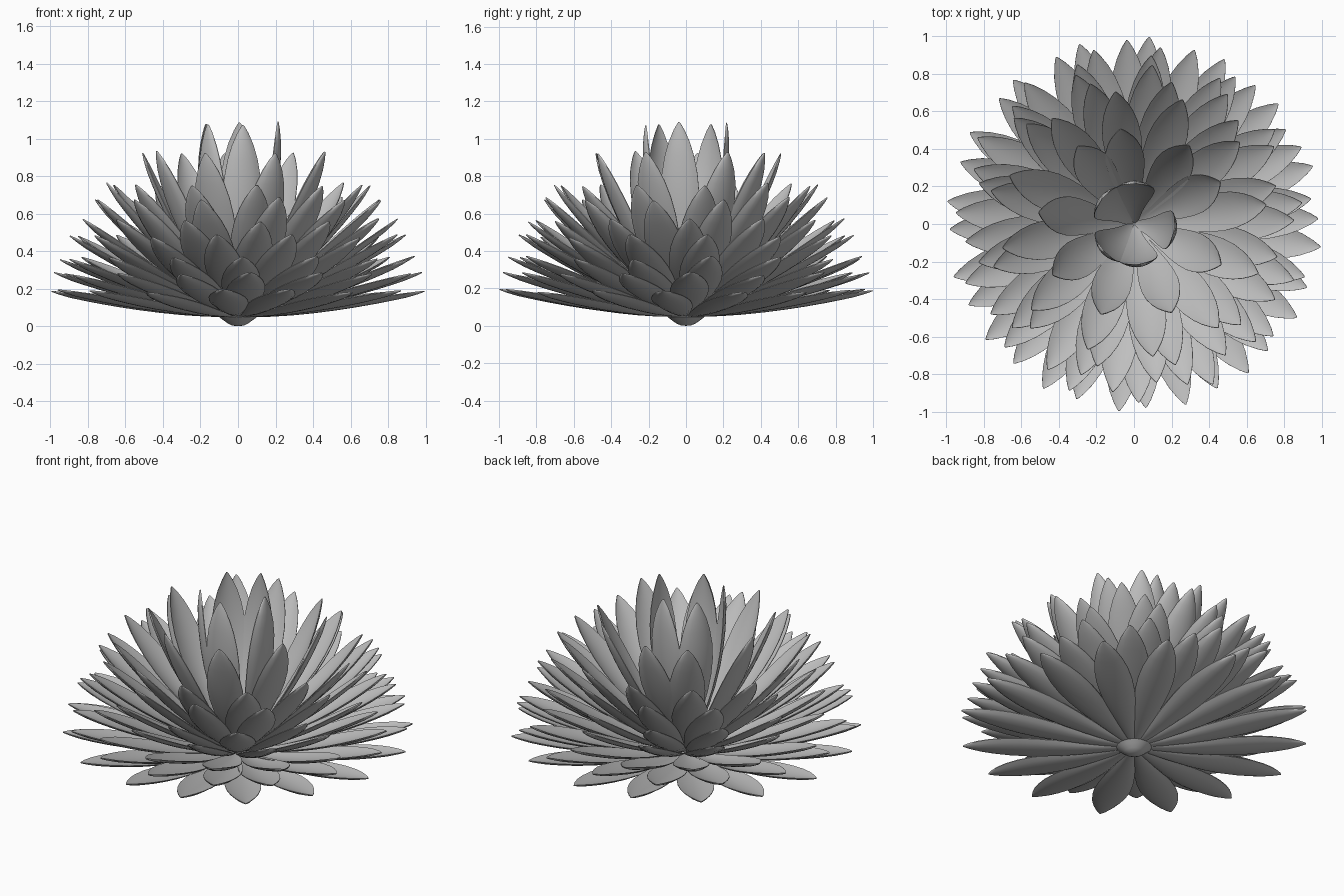
import bpy, bmesh, math, random
from mathutils import Vector

random.seed(4)
if "Cube" in bpy.data.objects:
    bpy.data.objects.remove(bpy.data.objects["Cube"])

grey = bpy.data.materials.new("leaf grey")
grey.use_nodes = True
GREY = (0.52, 0.52, 0.52, 1)
grey.diffuse_color = GREY
grey.node_tree.nodes["Principled BSDF"].inputs["Base Color"].default_value = GREY

# Leaf outline: (distance along the leaf, half width)
OUTLINE = [(0, .02), (.08, .028), (.18, .043), (.3, .065), (.42, .086), (.54, .1), (.64, .104),
           (.74, .097), (.83, .08), (.9, .058), (.96, .03), (.99, .011), (1, .003)]
ACROSS = 4          # half the number of steps across the leaf
BASE_Z = 0.055


def section(w):
    """Thin crescent cross-section: hollow upper side, rounded underside."""
    upper = [(i / ACROSS, 0.2 * w * (i / ACROSS) ** 2) for i in range(-ACROSS, ACROSS + 1)]
    lower = [(u, h - 0.009 * min(1, w / .05) * math.sqrt(1 - u * u) - .004)
             for u, h in reversed(upper)]
    return [(u * w, h) for u, h in upper + lower]


def add_leaf(bm, yaw, tip_r, tip_z, bend):
    """One leaf curving upward from the centre to its tip."""
    rise = tip_z - BASE_Z
    length, pitch = math.hypot(tip_r, rise), math.atan2(rise, tip_r)
    out = Vector((math.cos(yaw), math.sin(yaw), 0))
    side = Vector((-math.sin(yaw), math.cos(yaw), 0))
    up = Vector((0, 0, 1))
    along = out * math.cos(pitch) + up * math.sin(pitch)
    normal = up * math.cos(pitch) - out * math.sin(pitch)
    rings = []
    for t, w in OUTLINE:
        sag = -bend * 4 * t * (1 - t)
        centre = up * BASE_Z + along * (t * length) + normal * sag
        slope = math.atan(-bend * 4 * (1 - 2 * t) / length)
        n = normal * math.cos(slope) - along * math.sin(slope)
        rings.append([bm.verts.new(centre + side * a + n * h) for a, h in section(w)])
    for a, b in zip(rings, rings[1:]):
        for i in range(len(a)):
            j = (i + 1) % len(a)
            bm.faces.new((a[i], a[j], b[j], b[i]))
    bm.faces.new(rings[0])
    bm.faces.new(rings[-1][::-1])


def finish(bm, name, angle):
    bmesh.ops.recalc_face_normals(bm, faces=bm.faces)
    mesh = bpy.data.meshes.new(name)
    bm.to_mesh(mesh)
    bm.free()
    mesh.materials.append(grey)
    obj = bpy.data.objects.new(name, mesh)
    bpy.context.collection.objects.link(obj)
    bpy.ops.object.select_all(action='DESELECT')
    obj.select_set(True)
    bpy.context.view_layer.objects.active = obj
    bpy.ops.object.shade_smooth_by_angle(angle=math.radians(angle))


def even(count, start):
    return [start + 360 * i / count + random.uniform(-1.5, 1.5) for i in range(count)]


# Whorls from the heart outward: name, leaf directions, tip radius, tip height, bow
WHORLS = [
    ("heart_leaves", [88, 142, 222, 277, 350], .215, 1.08, .07),
    ("inner_leaves", [26, 55, 98, 126, 173, 212, 250, 293, 335], .51, .93, .055),
    ("upper_leaves", even(12, 9), .71, .755, .045),
    ("upper_middle_leaves", even(12, 16), .78, .68, .042),
    ("middle_leaves", even(13, 27.8), .85, .565, .04),
    ("lower_middle_leaves", even(14, 7), .90, .48, .037),
    ("lower_leaves", even(15, 8), .95, .365, .034),
    ("outer_leaves", even(16, 3), .98, .28, .03),
    ("lowest_leaves", even(16, 16.5), 1.0, .19, .027),
]
for name, directions, tip_r, tip_z, bend in WHORLS:
    bm = bmesh.new()
    for d in directions:
        add_leaf(bm, math.radians(d), tip_r, tip_z + random.uniform(-.01, .01), bend)
    finish(bm, name, 50)

# Rounded stem stub under the leaves
bm = bmesh.new()
STUB = [(.0, .0), (.03, .003), (.055, .015), (.08, .033), (.1, .048), (.06, .06), (0, .065)]
verts = [bm.verts.new((r, 0, z)) for r, z in STUB]
edges = [bm.edges.new(p) for p in zip(verts, verts[1:])]
bmesh.ops.spin(bm, geom=verts + edges, cent=(0, 0, 0), axis=(0, 0, 1),
               angle=math.tau, steps=20, use_merge=True)
bmesh.ops.remove_doubles(bm, verts=bm.verts, dist=1e-4)
finish(bm, "stem_stub", 60)
